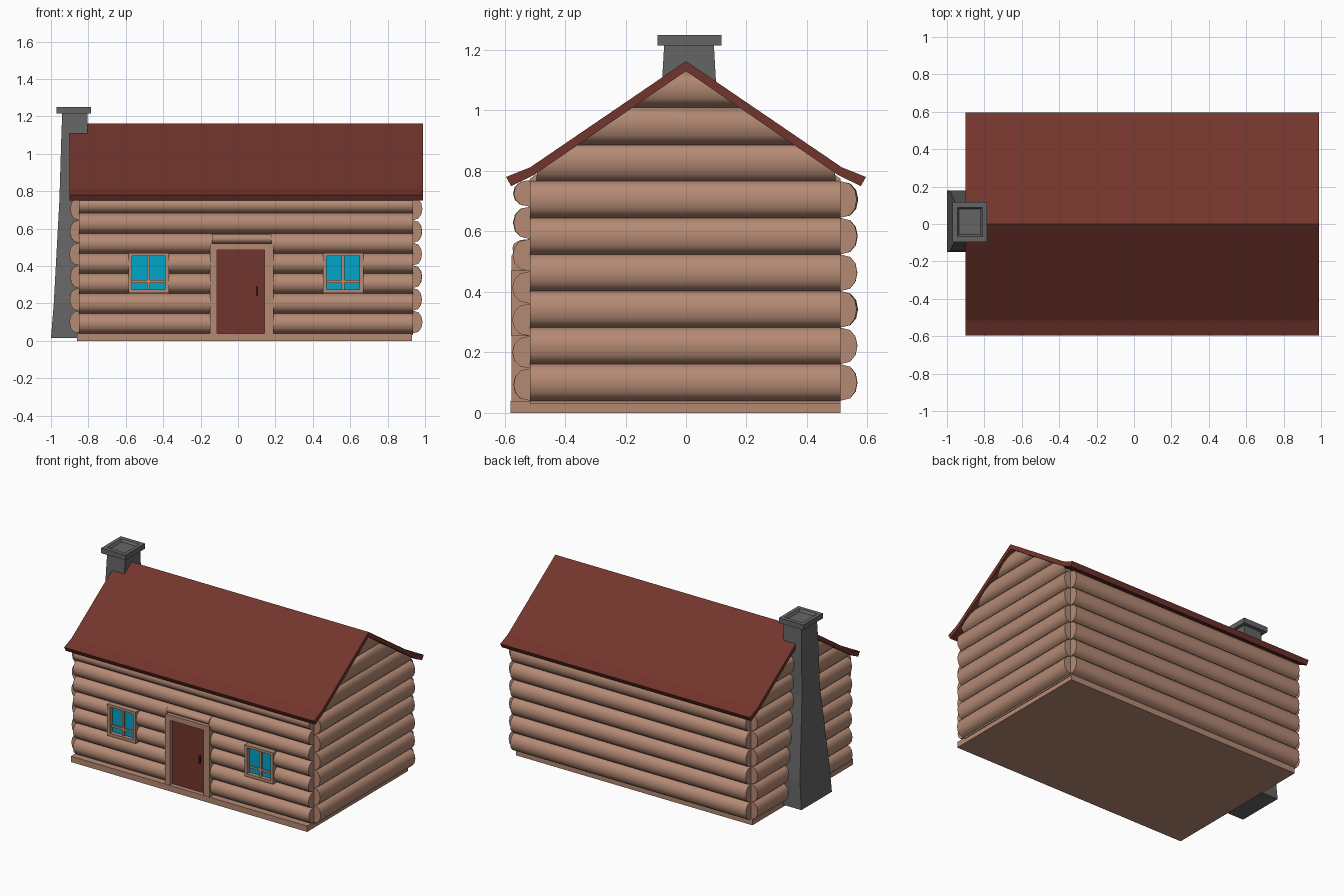
import bpy, bmesh, math, random

if "Cube" in bpy.data.objects:
    bpy.data.objects.remove(bpy.data.objects["Cube"])

random.seed(4)


def mat(name, rgb):
    m = bpy.data.materials.new(name)
    m.diffuse_color = (*rgb, 1)
    m.use_nodes = True
    m.node_tree.nodes["Principled BSDF"].inputs["Base Color"].default_value = m.diffuse_color
    return m


WOOD = mat("wood", (0.46, 0.255, 0.175))
ROOF = mat("roof_red", (0.17, 0.036, 0.026))
GLASS = mat("glass_blue", (0.0, 0.38, 0.58))
STONE = mat("stone", (0.13, 0.13, 0.13))
DARK = mat("iron", (0.04, 0.015, 0.012))


def finish(name, bm, material, smooth=False):
    bmesh.ops.recalc_face_normals(bm, faces=bm.faces)
    me = bpy.data.meshes.new(name)
    bm.to_mesh(me)
    bm.free()
    ob = bpy.data.objects.new(name, me)
    bpy.context.collection.objects.link(ob)
    me.materials.append(material)
    if smooth:
        bpy.context.view_layer.objects.active = ob
        ob.select_set(True)
        bpy.ops.object.shade_smooth_by_angle(angle=math.radians(50))
        ob.select_set(False)
    return ob


def loft(name, rings, material, smooth=False):
    """Join rings of points into a closed solid."""
    bm = bmesh.new()
    vs = [[bm.verts.new(p) for p in r] for r in rings]
    n = len(vs[0])
    for a, b in zip(vs, vs[1:]):
        for i in range(n):
            j = (i + 1) % n
            bm.faces.new((a[i], a[j], b[j], b[i]))
    bm.faces.new(vs[0])
    bm.faces.new(vs[-1])
    return finish(name, bm, material, smooth)


def box(name, x0, x1, y0, y1, z0, z1, material):
    return loft(name, [rect(x0, x1, y0, y1, z) for z in (z0, z1)], material)


def rect(x0, x1, y0, y1, z):
    return [(x0, y0, z), (x1, y0, z), (x1, y1, z), (x0, y1, z)]


FRONT = lambda u, d, z: (u, -0.515 - d, z)
BACK = lambda u, d, z: (u, 0.51 + d, z)
RIGHT = lambda u, d, z: (0.935 + d, u, z)
LEFT = lambda u, d, z: (-0.85 - d, u, z)


def log(name, place, z0, z1, start, end, depth=0.06):
    """Half-round log; start and end give the position along the wall at height z."""
    rings = []
    for edge in (start, end):
        squash = random.uniform(0.9, 1.0)
        ring = []
        for k in range(7):
            t = math.pi * k / 6
            z = (z0 + z1) / 2 - (z1 - z0) / 2 * math.cos(t)
            ring.append(place(edge(z), depth * squash * math.sin(t) ** 0.8, z))
        rings.append(ring)
    return loft(name, rings, WOOD, True)


def straight(name, place, z0, z1, a, b, depth=0.06):
    return log(name, place, z0, z1, lambda z: a, lambda z: b, depth)


# Floor slab and wall core with gables
box("floor_slab", -0.86, 0.93, -0.58, 0.51, 0, 0.04, WOOD)
core = [(-0.515, 0.03), (0.51, 0.03), (0.51, 0.775), (0, 1.125), (-0.515, 0.775)]
loft("wall_core", [[(x, y, z) for y, z in core] for x in (-0.85, 0.935)], WOOD)

# Front logs, interrupted by door and windows
door_row = [(-0.85, -0.14), (0.18, 0.935)]
window_row = [(-0.85, -0.58), (-0.375, -0.14), (0.18, 0.46), (0.665, 0.935)]
full_row = [(-0.85, 0.935)]
rows = [door_row] * 2 + [window_row] * 2 + [door_row] + [full_row] * 2
for i, spans in enumerate(rows):
    z0 = 0.04 + 0.107 * i
    for a, b in spans:
        straight("front_log", FRONT, z0, min(z0 + 0.107, 0.77), a, b)
straight("log_over_door", FRONT, 0.515, 0.575, -0.14, 0.18)

# Back and side logs
for i in range(6):
    z0, z1 = 0.04 + 0.121 * i, 0.161 + 0.121 * i
    straight("back_log", BACK, z0, z1, -0.85, 0.935)
    for place in (LEFT, RIGHT):
        straight("side_log", place, z0, z1, -0.515, 0.51, 0.052)

# Gable logs with ends cut along the roof slope
half = lambda z: min(0.495, max(0.005, (1.135 - z) / 0.69))
for z0, z1 in ((0.766, 0.885), (0.885, 1.01), (1.01, 1.13)):
    for place in (LEFT, RIGHT):
        log("gable_log", place, z0, z1, lambda z: -half(z), half, 0.045)

# Roof with flared eaves
top = [(-0.595, 0.78), (-0.515, 0.812), (0, 1.163), (0.515, 0.812), (0.595, 0.78)]
under = [(0.578, 0.75), (0.505, 0.785), (0, 1.13), (-0.505, 0.785), (-0.578, 0.75)]
bm = bmesh.new()
ends = [[bm.verts.new((x, y, z)) for y, z in top + under] for x in (-0.9, 0.99)]
for i in range(10):
    j = (i + 1) % 10
    bm.faces.new((ends[0][i], ends[0][j], ends[1][j], ends[1][i]))
for e in ends:
    for i in range(4):
        bm.faces.new((e[i], e[i + 1], e[8 - i], e[9 - i]))
finish("roof", bm, ROOF)

# Chimney: tapering stack and hollowed cap
loft("chimney_stack", [
    rect(-1.0, -0.83, -0.15, 0.18, 0.015),
    rect(-0.985, -0.83, -0.145, 0.175, 0.2),
    rect(-0.955, -0.82, -0.085, 0.11, 0.75),
    rect(-0.945, -0.805, -0.08, 0.1, 1.08),
    rect(-0.94, -0.805, -0.072, 0.092, 1.22)], STONE)
loft("chimney_cap", [
    rect(-0.97, -0.785, -0.095, 0.117, 1.215),
    rect(-0.97, -0.785, -0.095, 0.117, 1.25),
    rect(-0.945, -0.81, -0.067, 0.089, 1.25),
    rect(-0.935, -0.82, -0.057, 0.079, 1.235)], STONE)

# Door, frame and handle
box("door", -0.115, 0.145, -0.55, -0.51, 0.04, 0.488, ROOF)
for a, b in ((-0.15, -0.112), (0.142, 0.19)):
    box("door_jamb", a, b, -0.577, -0.51, 0.04, 0.52, WOOD)
box("door_lintel", -0.112, 0.142, -0.577, -0.51, 0.485, 0.52, WOOD)
box("door_handle", 0.096, 0.106, -0.565, -0.548, 0.24, 0.29, DARK)

# Windows
for x in (-0.478, 0.562):
    box("window_glass", x - 0.1, x + 0.1, -0.55, -0.51, 0.26, 0.465, GLASS)
    for s in (-1, 1):
        a, b = sorted((x + s * 0.088, x + s * 0.108))
        box("window_side", a, b, -0.578, -0.51, 0.255, 0.47, WOOD)
    for z0, z1 in ((0.255, 0.275), (0.453, 0.47)):
        box("window_rail", x - 0.088, x + 0.088, -0.578, -0.51, z0, z1, WOOD)
    box("window_bar", x - 0.008, x + 0.008, -0.562, -0.545, 0.275, 0.453, WOOD)
    box("window_bar", x - 0.088, x + 0.088, -0.56, -0.545, 0.31, 0.325, WOOD)
